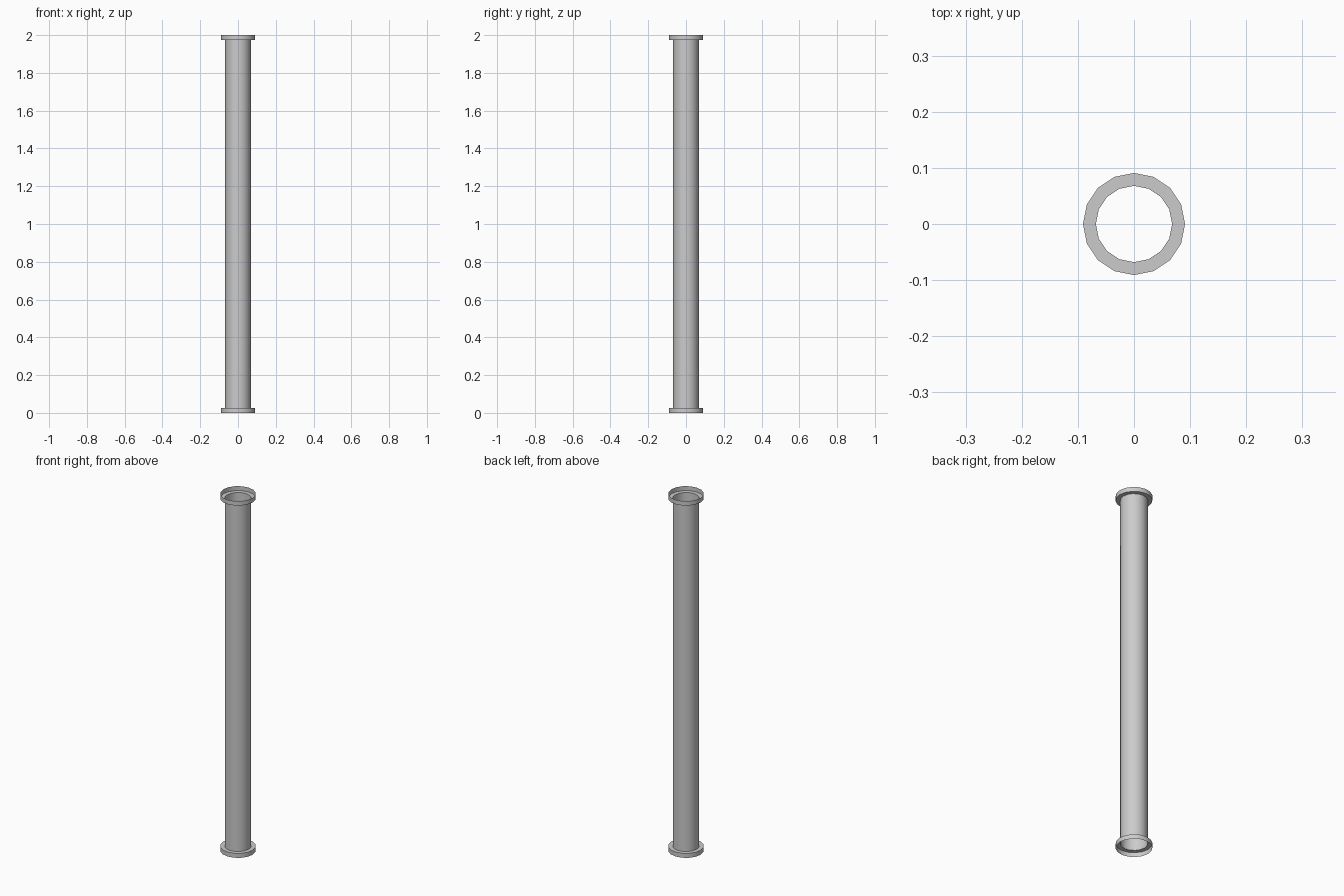
import bpy, bmesh
from math import cos, sin, pi, radians

if "Cube" in bpy.data.objects:
    bpy.data.objects.remove(bpy.data.objects["Cube"])

SIDES = 16
PIPE_R, FLANGE_R = 0.068, 0.091
FLANGE_H, LENGTH = 0.025, 2.0


def lathe(name, profile):
    """Revolve an open (radius, z) profile around z as a thin shell."""
    bm = bmesh.new()
    rings = [[bm.verts.new((r * cos(2 * pi * i / SIDES), r * sin(2 * pi * i / SIDES), z))
              for i in range(SIDES)] for r, z in profile]
    for a, b in zip(rings, rings[1:]):
        for i in range(SIDES):
            j = (i + 1) % SIDES
            bm.faces.new((a[i], a[j], b[j], b[i]))
    mesh = bpy.data.meshes.new(name)
    bm.to_mesh(mesh)
    bm.free()
    obj = bpy.data.objects.new(name, mesh)
    bpy.context.collection.objects.link(obj)
    bpy.ops.object.select_all(action='DESELECT')
    obj.select_set(True)
    bpy.context.view_layer.objects.active = obj
    bpy.ops.object.shade_smooth_by_angle(angle=radians(35))


# Hollow pipe between the two flanges
lathe("pipe", [(PIPE_R, FLANGE_H), (PIPE_R, LENGTH - FLANGE_H)])

# End flanges: a collar face and an outer rim, open on the joining side
lathe("bottom_flange", [(FLANGE_R, 0), (FLANGE_R, FLANGE_H), (PIPE_R, FLANGE_H)])
lathe("top_flange", [(PIPE_R, LENGTH - FLANGE_H), (FLANGE_R, LENGTH - FLANGE_H), (FLANGE_R, LENGTH)])
